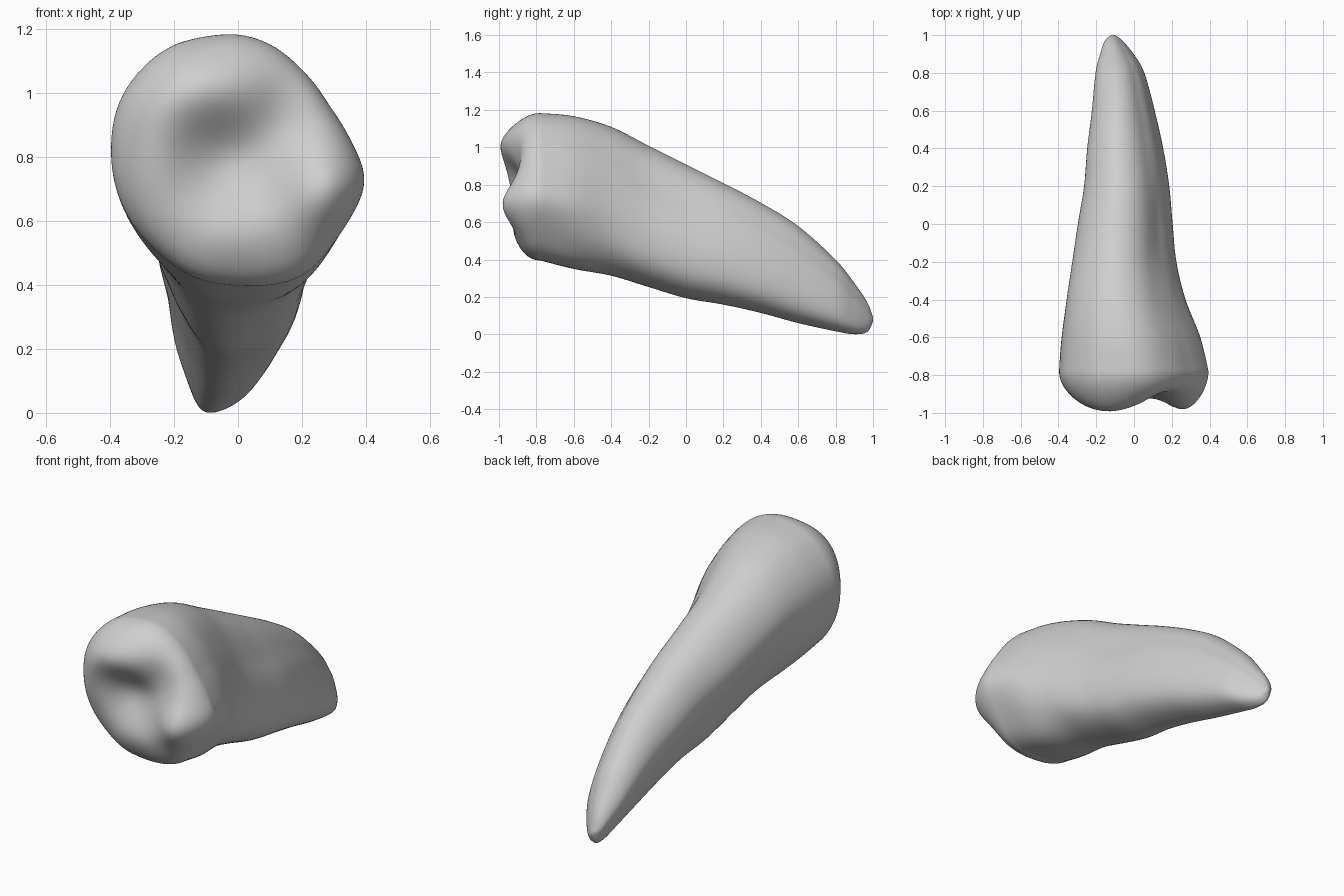
import bpy, bmesh, math

if "Cube" in bpy.data.objects:
    bpy.data.objects.remove(bpy.data.objects["Cube"])

SEGMENTS, STEPS, CAP_RINGS = 96, 6, 32

# Outlines in a unit square, counter-clockwise, seen from the biting end
CROWN = [(1.04, -.16), (.92, .1), (.73, .42), (.5, .73), (.26, .93), (0, 1.01), (-.26, .98),
         (-.5, .93), (-.76, .73), (-.94, .47), (-1, .1), (-.96, -.24), (-.84, -.5),
         (-.6, -.76), (-.36, -.94), (0, -1), (.3, -1), (.55, -.92), (.76, -.66), (.92, -.42)]
ROOT = [(1, -.42), (.87, .1), (.54, .6), (.22, .9), (-.2, 1), (-.62, .86), (-.92, .55),
        (-1.01, .3), (-.94, .08), (-.82, -.15), (-.68, -.4), (-.48, -.69), (-.24, -.94),
        (0, -1.02), (.4, -.96), (.74, -.84), (.94, -.68)]

# Stations along the tooth: y, left x, right x, bottom z, top z
STATIONS = [(-.78, -.395, .39, .4, 1.18), (-.6, -.385, .35, .355, 1.165),
            (-.4, -.36, .275, .32, 1.11), (-.2, -.33, .225, .26, 1.01),
            (0, -.3, .205, .2, .91), (.2, -.267, .187, .165, .81),
            (.4, -.25, .155, .12, .705), (.6, -.225, .11, .065, .58),
            (.8, -.205, .055, .02, .4), (.9, -.18, -.002, .003, .275),
            (.97, -.155, -.06, .015, .17), (1, -.12, -.1, .07, .09)]

# Bumps of the biting face: x, z, height, width in x, width in z
BUMPS = [(-.12, 1.02, .09, .22, .15), (.29, .68, .095, .14, .14), (0, .56, .02, .15, .1),
         (-.27, .83, .04, .13, .2), (-.02, .8, -.055, .15, .14), (.14, .95, -.025, .1, .13)]


def radius_table(points):
    """Radius per segment angle, softly averaged so corners round off."""
    polar = sorted((math.atan2(v, u) % math.tau, math.hypot(u, v)) for u, v in points)
    polar = [(polar[-1][0] - math.tau, polar[-1][1])] + polar + [(polar[0][0] + math.tau, polar[0][1])]
    raw = []
    for i in range(SEGMENTS):
        a = math.tau * i / SEGMENTS
        for (a0, r0), (a1, r1) in zip(polar, polar[1:]):
            if a0 <= a <= a1:
                raw.append(r0 + (r1 - r0) * (a - a0) / (a1 - a0))
                break
    for _ in range(6):
        raw = [(raw[i - 1] + 2 * raw[i] + raw[(i + 1) % SEGMENTS]) / 4 for i in range(SEGMENTS)]
    return raw


def catmull(p0, p1, p2, p3, t):
    return tuple(.5 * (2 * b + (c - a) * t + (2 * a - 5 * b + 4 * c - d) * t ** 2
                       + (3 * b - a - 3 * c + d) * t ** 3) for a, b, c, d in zip(p0, p1, p2, p3))


crown_r, root_r = radius_table(CROWN), radius_table(ROOT)


def section(station):
    """Ring of points for one station, blending crown outline to root outline."""
    y, x0, x1, z0, z1 = station
    k = min(max((y + .78) / .62, 0), 1)
    k = k * k * (3 - 2 * k)
    ring = []
    for i in range(SEGMENTS):
        a = math.tau * i / SEGMENTS
        r = crown_r[i] * (1 - k) + root_r[i] * k
        # shallow furrow along one side of the root
        r *= 1 - .07 * math.exp(-((a - .5) / .3) ** 2 - ((y + .02) / .28) ** 2)
        ring.append(((x0 + x1) / 2 + (x1 - x0) / 2 * r * math.cos(a), y,
                     (z0 + z1) / 2 + (z1 - z0) / 2 * r * math.sin(a)))
    return ring


def bite_height(x, z):
    return .13 + sum(h * math.exp(-((x - cx) / wx) ** 2 - ((z - cz) / wz) ** 2)
                     for cx, cz, h, wx, wz in BUMPS)


bm = bmesh.new()
rings = []

# Biting face, from the middle out to the crown rim
rim = section(STATIONS[0])
mid_x = sum(STATIONS[0][1:3]) / 2
mid_z = sum(STATIONS[0][3:5]) / 2
for k in range(1, CAP_RINGS):
    t = math.sin(math.pi / 2 * k / CAP_RINGS)
    ring = []
    for x, y, z in rim:
        px, pz = mid_x + (x - mid_x) * t, mid_z + (z - mid_z) * t
        ring.append((px, y - bite_height(px, pz) * math.sqrt(1 - t ** 5), pz))
    rings.append(ring)

# Crown wall and root
last = len(STATIONS) - 1
for s in range(last):
    four = [STATIONS[min(max(s + d, 0), last)] for d in (-1, 0, 1, 2)]
    rings += [section(catmull(*four, j / STEPS)) for j in range(STEPS)]
rings.append(section(STATIONS[-1]))

# Skin the rings and close both ends
loops = [[bm.verts.new(p) for p in ring] for ring in rings]
for a, b in zip(loops, loops[1:]):
    for i in range(SEGMENTS):
        j = (i + 1) % SEGMENTS
        bm.faces.new((a[i], a[j], b[j], b[i]))
centre = bm.verts.new((mid_x, STATIONS[0][0] - bite_height(mid_x, mid_z), mid_z))
for i in range(SEGMENTS):
    bm.faces.new((centre, loops[0][(i + 1) % SEGMENTS], loops[0][i]))
bm.faces.new(loops[-1])
bmesh.ops.recalc_face_normals(bm, faces=bm.faces)

mesh = bpy.data.meshes.new("tooth")
bm.to_mesh(mesh)
bm.free()
tooth = bpy.data.objects.new("tooth", mesh)
bpy.context.collection.objects.link(tooth)

# Plain grey surface
grey = bpy.data.materials.new("light grey")
grey.use_nodes = True
colour = (.62, .62, .62, 1)
grey.diffuse_color = colour
grey.node_tree.nodes["Principled BSDF"].inputs["Base Color"].default_value = colour
mesh.materials.append(grey)

bpy.ops.object.select_all(action='DESELECT')
tooth.select_set(True)
bpy.context.view_layer.objects.active = tooth
bpy.ops.object.shade_smooth()
